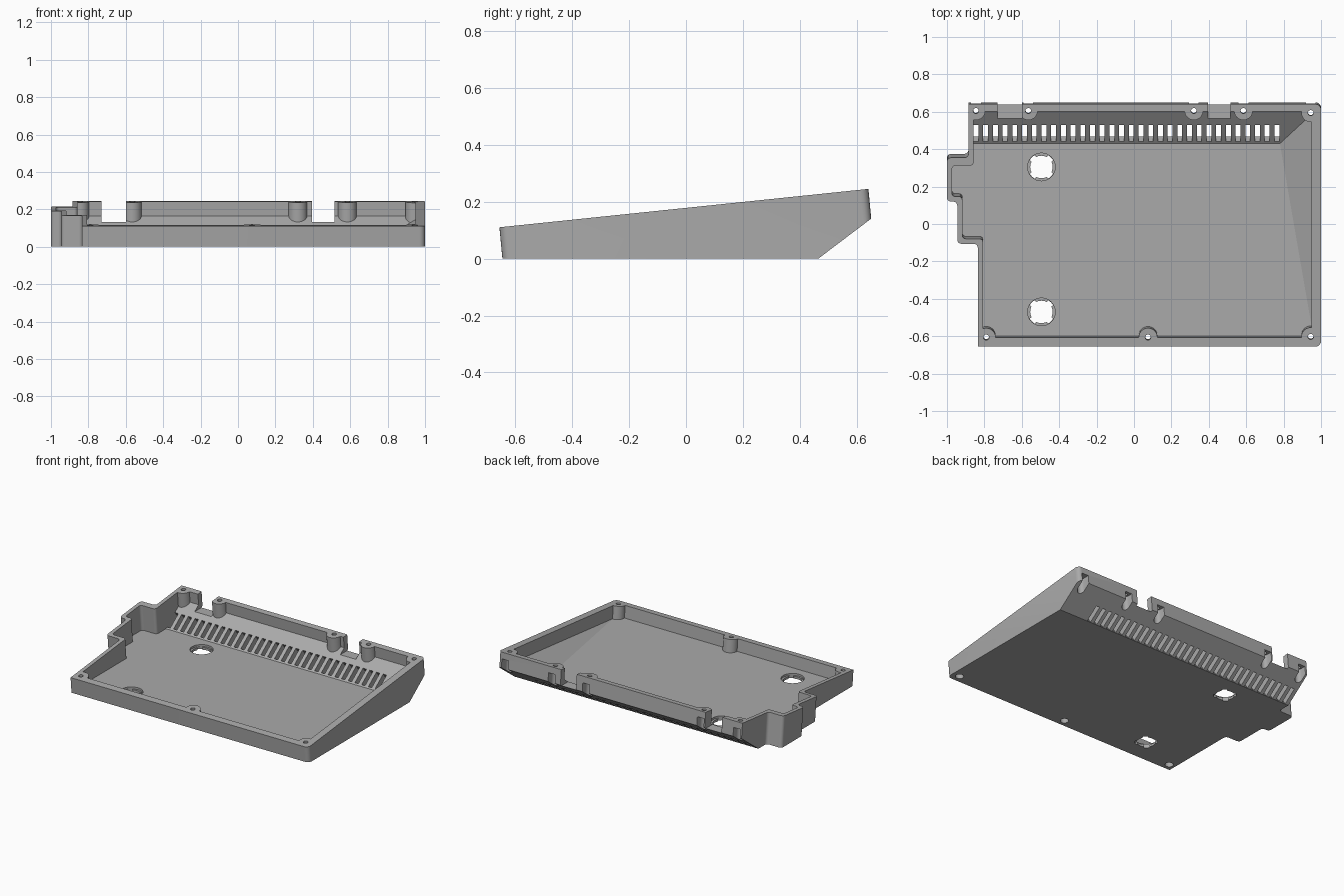
import bpy, bmesh, math
from mathutils import Vector, Matrix

if "Cube" in bpy.data.objects:
    bpy.data.objects.remove(bpy.data.objects["Cube"])

LEAN = 0.095      # walls lean so they stand square to the sloping rim
SLOPE = math.atan2(0.14, 0.185)

grey = bpy.data.materials.new("case_grey")
grey.use_nodes = True
grey.diffuse_color = (0.4, 0.4, 0.4, 1)
grey.node_tree.nodes["Principled BSDF"].inputs["Base Color"].default_value = (0.4, 0.4, 0.4, 1)


def rounded(corners, steps=5):
    """Outline with right-angle corners (x, y, radius) rounded off."""
    out = []
    for i, (x, y, r) in enumerate(corners):
        p = Vector((x, y))
        if r == 0:
            out.append(p)
            continue
        d1 = (Vector(corners[i - 1][:2]) - p).normalized()
        d2 = (Vector(corners[(i + 1) % len(corners)][:2]) - p).normalized()
        c = p + (d1 + d2) * r
        for k in range(steps + 1):
            a = k * math.pi / 2 / steps
            out.append(c - d2 * r * math.cos(a) - d1 * r * math.sin(a))
    return out


def arc(x, y, r, a0=0, a1=360, n=24):
    full = a1 - a0 == 360
    angles = [math.radians(a0 + (a1 - a0) * k / (n if full else n - 1)) for k in range(n)]
    return [Vector((x + r * math.cos(a), y + r * math.sin(a))) for a in angles]


def prism(bm, pts, z0, z1, lean=LEAN):
    low = [bm.verts.new((p[0], p[1] - lean * z0, z0)) for p in pts]
    top = [bm.verts.new((p[0], p[1] - lean * z1, z1)) for p in pts]
    bm.faces.new(low[::-1])
    bm.faces.new(top)
    for i in range(len(pts)):
        j = (i + 1) % len(pts)
        bm.faces.new((low[i], low[j], top[j], top[i]))


def slice_off(bm, point, normal):
    """Remove everything on the normal side of a plane and cap the cut."""
    cut = bmesh.ops.bisect_plane(bm, geom=bm.verts[:] + bm.edges[:] + bm.faces[:], dist=1e-5,
                                 plane_co=point, plane_no=normal, clear_outer=True)
    edges = [e for e in cut["geom_cut"] if isinstance(e, bmesh.types.BMEdge) and e.is_boundary]
    bmesh.ops.contextual_create(bm, geom=edges)


def make(name, bm):
    bmesh.ops.recalc_face_normals(bm, faces=bm.faces[:])
    mesh = bpy.data.meshes.new(name)
    bm.to_mesh(mesh)
    bm.free()
    obj = bpy.data.objects.new(name, mesh)
    bpy.context.collection.objects.link(obj)
    mesh.materials.append(grey)
    return obj


def subtract(obj, cutter):
    mod = obj.modifiers.new("cut", "BOOLEAN")
    mod.operation = "DIFFERENCE"
    mod.solver = "EXACT"
    mod.object = cutter
    bpy.context.view_layer.objects.active = obj
    bpy.ops.object.modifier_apply(modifier=mod.name)
    bpy.data.objects.remove(cutter)


def outline(left, front, back, right, r, inner):
    """Stepped left side, straight elsewhere; left is the wall inset."""
    w = left
    return rounded([
        (-0.835 + w, front, r * inner), (right, front, 0.03), (right, back, 0.03),
        (-0.885 + w, back, r * inner), (-0.885 + w, 0.375 - 1.6 * w, r),
        (-1 + w, 0.375 - 1.6 * w, r), (-1 + w, 0.138 + w, r),
        (-0.945 + w, 0.138 + w, r), (-0.945 + w, -0.09 + w, r), (-0.835 + w, -0.09 + w, r)])


# Outer body: flat base, sloping rim, raked underside at the back
bm = bmesh.new()
prism(bm, outline(0, -0.645, 0.664, 1, 0.022, 0), 0, 0.4)
slice_off(bm, (0, -0.655, 0.11), (0, -0.104, 1))
slice_off(bm, (0, 0.465, 0), (0, math.sin(SLOPE), -math.cos(SLOPE)))
case = make("case_shell", bm)

# Cavity: floor, raked back panel and a slanted facet on the right
bm = bmesh.new()
prism(bm, outline(0.027, -0.597, 0.623, 0.95, 0.018, 1), -0.1, 0.5)
slice_off(bm, (0, 0, 0.03), (0, 0, -1))
slice_off(bm, (0, 0.43, 0.03), (0, math.sin(SLOPE), -math.cos(SLOPE)))
p1, p2, p3 = Vector((0.95, -0.55, 0.03)), Vector((0.78, 0.43, 0.03)), Vector((0.91, 0.55, 0.121))
n = (p2 - p1).cross(p3 - p1).normalized()
slice_off(bm, p1, n if n.z < 0 else -n)
cavity = make("cavity", bm)

# Screw bosses stay solid inside the cavity
front_screws = [(-0.79, -0.595), (0.075, -0.595), (0.945, -0.592)]
back_screws = [(x, 0.628) for x in (-0.845, -0.565, 0.32, 0.585)] + [(0.945, 0.617)]
bm = bmesh.new()
for x, y in front_screws + back_screws:
    prism(bm, arc(x, y, 0.05), -0.2, 0.6)
subtract(cavity, make("bosses", bm))
subtract(case, cavity)

# Screw holes, then the wider pockets reached from underneath
bm = bmesh.new()
for x, y in front_screws + back_screws:
    prism(bm, arc(x, y, 0.015, n=16), -0.1, 0.4)
subtract(case, make("screw_holes", bm))
bm = bmesh.new()
for x, y in front_screws:
    prism(bm, arc(x, y, 0.027), -0.05, 0.06)
for x, y in back_screws:
    prism(bm, arc(x, y, 0.026, 180, 360, 12) + [Vector((x + 0.026, 0.75)), Vector((x - 0.026, 0.75))],
          -0.05, 0.2)
subtract(case, make("screw_pockets", bm))

# Two cable notches through the back wall
bm = bmesh.new()
for x0, x1 in ((-0.73, -0.6), (0.395, 0.515)):
    for_box = [(x0, 0.5), (x1, 0.5), (x1, 0.8), (x0, 0.8)]
    prism(bm, for_box, 0.132, 0.5, 0)
subtract(case, make("cable_notches", bm))

# Row of vent slots cut square to the raked panel
bm = bmesh.new()
for i in range(32):
    place = Matrix.Translation((-0.845 + i * 0.0519, 0.4985, 0.054))
    tilt = Matrix.Rotation(SLOPE, 4, "X")
    bmesh.ops.create_cube(bm, size=1, matrix=place @ tilt @ Matrix.Diagonal((0.026, 0.112, 0.09, 1)))
subtract(case, make("vent_slots", bm))

# Round floor openings with four lobes and a shallow seat
feet = [(-0.495, 0.305), (-0.495, -0.47)]
for r, z0, z1 in ((0.06, -0.1, 0.1), (0.074, 0.016, 0.1)):
    bm = bmesh.new()
    for x, y in feet:
        prism(bm, arc(x, y, r, n=32), z0, z1, 0)
    subtract(case, make("floor_openings", bm))
bm = bmesh.new()
for x, y in feet:
    lobes = []
    for q in range(4):
        lobes += arc(x, y, 0.072, q * 90 + 30, q * 90 + 60, 5)
        lobes += arc(x, y, 0.05, q * 90 + 64, q * 90 + 116, 5)
    prism(bm, lobes, -0.1, 0.1, 0)
subtract(case, make("opening_lobes", bm))

# Smooth the rounded corners, keep the creases
bpy.ops.object.select_all(action="DESELECT")
case.select_set(True)
bpy.context.view_layer.objects.active = case
bpy.ops.object.shade_smooth_by_angle(angle=math.radians(30))
